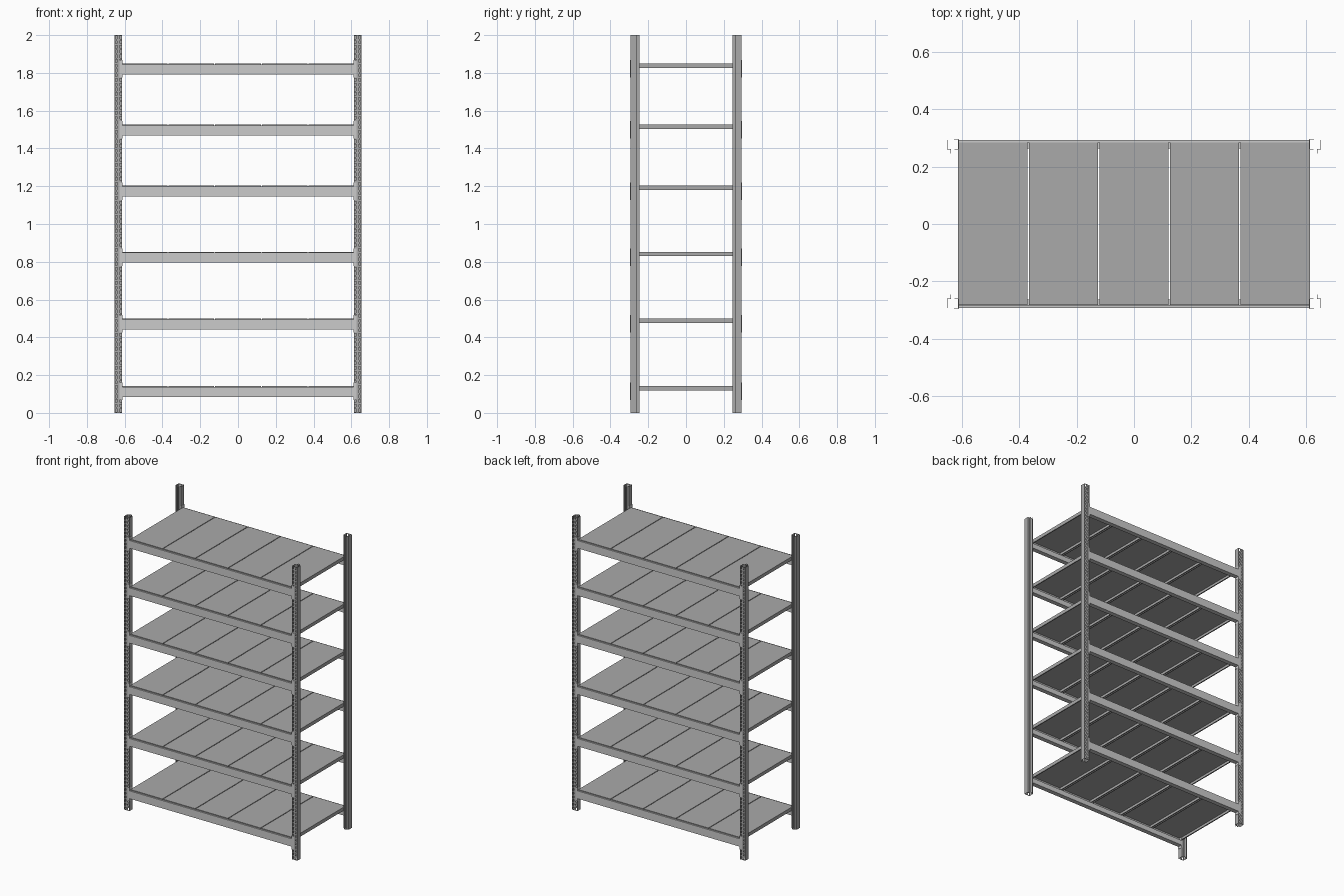
import bpy, bmesh

if "Cube" in bpy.data.objects:
    bpy.data.objects.remove(bpy.data.objects["Cube"])

LEVELS = [0.143, 0.50, 0.853, 1.203, 1.527, 1.85]   # shelf top heights
POST_X, FRONT_Y = 0.633, 0.294

dark = bpy.data.materials.new("dark_grey")
dark.diffuse_color = (0.4, 0.4, 0.4, 1)
dark.use_nodes = True
dark.node_tree.nodes["Principled BSDF"].inputs["Base Color"].default_value = dark.diffuse_color


def add(name, mesh, loc=(0, 0, 0), scale=(1, 1, 1), sheet=0):
    ob = bpy.data.objects.new(name, mesh)
    ob.location, ob.scale = loc, scale
    bpy.context.collection.objects.link(ob)
    if sheet:
        mod = ob.modifiers.new("sheet", 'SOLIDIFY')
        mod.thickness, mod.offset = sheet, -1
    return ob


def to_mesh(bm, name):
    bmesh.ops.recalc_face_normals(bm, faces=bm.faces)
    me = bpy.data.meshes.new(name)
    bm.to_mesh(me)
    bm.free()
    return me


def post_mesh():
    # open channel with stepped lips, two columns of tapered slots in the front
    half = [(.007, .048), (.007, .034), (.02, .034), (.02, 0), (.015, 0), (.006, 0)]
    prof = [(-x, y) for x, y in half] + half[::-1]
    slots = (4, 6)                       # profile segments that carry slots
    pitch, rows = 0.025, 80
    zs = [0.0]
    for i in range(rows):
        zs += [i * pitch + 0.005, i * pitch + 0.020]
    zs.append(2.0)
    bm = bmesh.new()
    grid = []
    for j, z in enumerate(zs):
        ring = []
        for k, (x, y) in enumerate(prof):
            if j % 2 and k in (5, 6):    # narrow the slot at its lower end
                x *= 1.4
            ring.append(bm.verts.new((x, y, z)))
        grid.append(ring)
    for j in range(len(zs) - 1):
        for k in range(len(prof) - 1):
            if j % 2 and k in slots:
                continue
            bm.faces.new((grid[j][k], grid[j][k + 1], grid[j + 1][k + 1], grid[j + 1][k]))
    return to_mesh(bm, "post")


def extrude_x(name, prof, x0, x1):
    # closed (y, z) outline swept along x
    bm = bmesh.new()
    face = bm.faces.new([bm.verts.new((x0, y, z)) for y, z in prof])
    out = bmesh.ops.extrude_face_region(bm, geom=[face])
    bmesh.ops.translate(bm, vec=(x1 - x0, 0, 0),
                        verts=[v for v in out["geom"] if isinstance(v, bmesh.types.BMVert)])
    # extruding a lone face drops the start cap, so restore it where missing
    bmesh.ops.holes_fill(bm, edges=[e for e in bm.edges if e.is_boundary], sides=0)
    return to_mesh(bm, name)


def panel_mesh(w, y0, y1, h):
    # folded pan: flat top, side flanges and return lips, open underneath
    bm = bmesh.new()
    bmesh.ops.create_cube(bm, size=1)
    for v in bm.verts:
        v.co = (v.co.x * w, y1 if v.co.y > 0 else y0, 0 if v.co.z > 0 else -h)
    bottom = min(bm.faces, key=lambda f: f.calc_center_median().z)
    bmesh.ops.inset_region(bm, faces=[bottom], thickness=0.01)
    bmesh.ops.delete(bm, geom=[bottom], context='FACES_ONLY')
    me = bpy.data.meshes.new("panel")
    bm.to_mesh(me)
    bm.free()
    return me


def bracket_mesh():
    # L plate: one leg on the post face, one along its inner side
    bm = bmesh.new()
    pts = [(-.628, -.296), (-.611, -.296), (-.611, -.262)]
    lo = [bm.verts.new((x, y, -.075)) for x, y in pts]
    hi = [bm.verts.new((x, y, .018)) for x, y in pts]
    for i in range(2):
        bm.faces.new((lo[i], lo[i + 1], hi[i + 1], hi[i]))
    return to_mesh(bm, "bracket")


post = post_mesh()
beam = extrude_x("beam", [(-.294, -.005), (-.285, -.005), (-.285, -.024),
                          (-.263, -.024), (-.263, -.058), (-.294, -.058)], -.611, .611)
panel = panel_mesh(0.2415, -.283, .284, 0.0235)
bracket = bracket_mesh()
for me in (post, panel):
    me.materials.append(dark)

# four upright posts
for sx, side in ((-1, "left"), (1, "right")):
    for sy, end in ((1, "front"), (-1, "back")):
        add(f"{end}_{side}_post", post, (sx * POST_X, -sy * FRONT_Y, 0), (1, sy, 1), 0.0015)

# six shelves: two beams, four brackets and five panels each
for n, z in enumerate(LEVELS, 1):
    for sy, end in ((1, "front"), (-1, "back")):
        add(f"shelf_{n}_{end}_beam", beam, (0, 0, z), (1, sy, 1))
        for sx, side in ((1, "left"), (-1, "right")):
            add(f"shelf_{n}_{end}_{side}_bracket", bracket, (0, 0, z), (sx, sy, 1), 0.0015)
    for i in range(5):
        add(f"shelf_{n}_panel_{i + 1}", panel, ((i - 2) * 0.2465, 0, z), sheet=0.0012)
